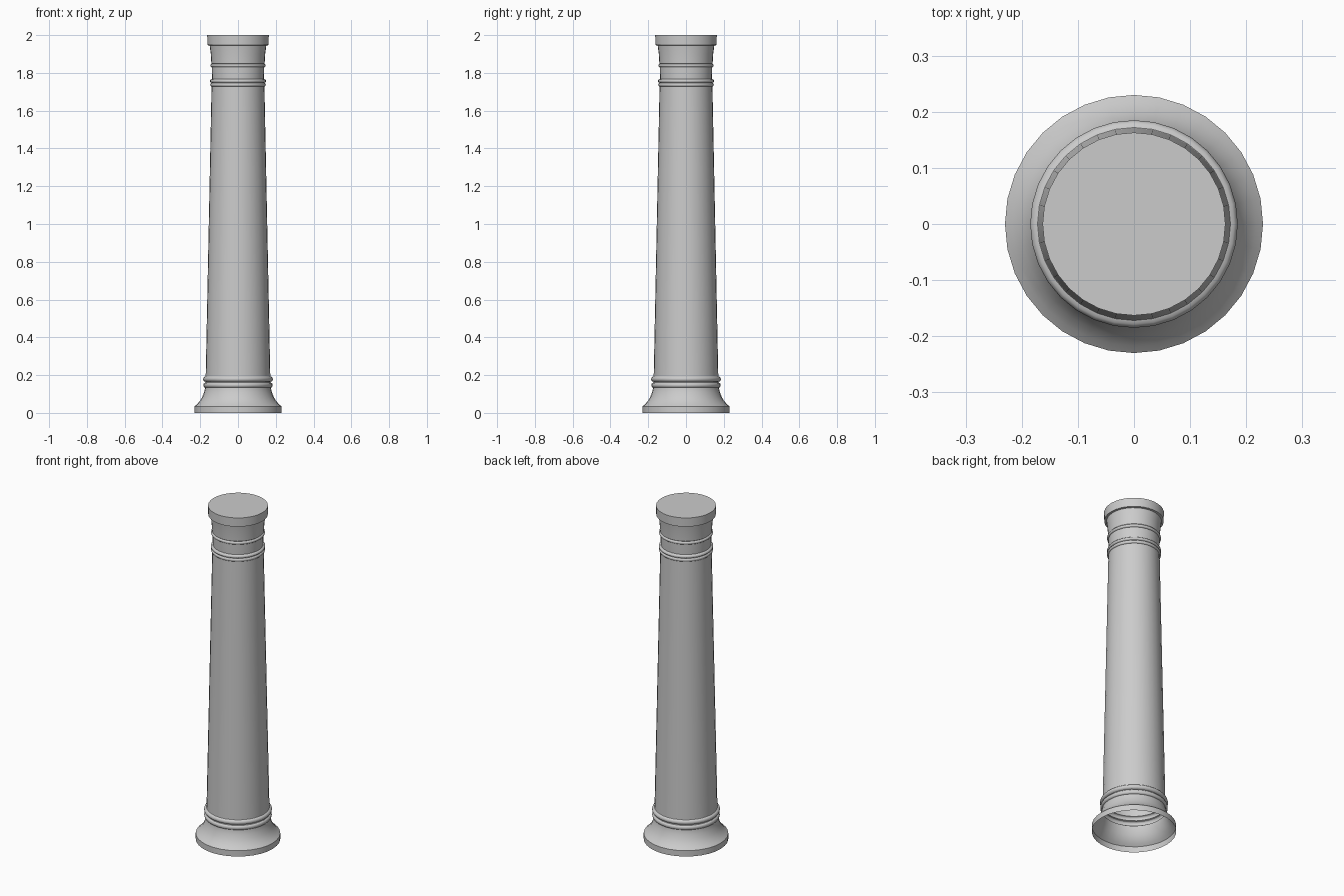
import bpy, bmesh, math

if "Cube" in bpy.data.objects:
    bpy.data.objects.remove(bpy.data.objects["Cube"])

SIDES = 32


def bead(z, r, half, depth, n=6):
    """Half-round moulding standing out from radius r, centred on height z."""
    return [(r + depth * math.cos(a), z + half * math.sin(a))
            for a in [math.pi * (i / n - 0.5) for i in range(n + 1)]]


def lathe(name, profile, cap_top=False):
    """Revolve a (radius, height) profile around z, open below."""
    bm = bmesh.new()
    rings = []
    for r, z in profile:
        rings.append([bm.verts.new((r * math.cos(2 * math.pi * i / SIDES),
                                    r * math.sin(2 * math.pi * i / SIDES), z))
                      for i in range(SIDES)])
    for lo, hi in zip(rings, rings[1:]):
        for i in range(SIDES):
            j = (i + 1) % SIDES
            bm.faces.new((lo[i], lo[j], hi[j], hi[i]))
    if cap_top:
        top = rings[-1]
        centre = bm.verts.new((0, 0, profile[-1][1]))
        for i in range(SIDES):
            bm.faces.new((top[i], top[(i + 1) % SIDES], centre))
    mesh = bpy.data.meshes.new(name)
    bm.to_mesh(mesh)
    bm.free()
    obj = bpy.data.objects.new(name, mesh)
    bpy.context.collection.objects.link(obj)
    bpy.ops.object.select_all(action='DESELECT')
    bpy.context.view_layer.objects.active = obj
    obj.select_set(True)
    bpy.ops.object.shade_smooth_by_angle(angle=math.radians(35))
    return obj


# Flared foot with two beads
flare = [(0.23, 0.0), (0.23, 0.035), (0.217, 0.046), (0.201, 0.064),
         (0.189, 0.085), (0.180, 0.108), (0.174, 0.132)]
lathe("base", flare + bead(0.147, 0.174, 0.013, 0.010)
      + bead(0.179, 0.172, 0.014, 0.013) + [(0.171, 0.195)])

# Tapered shaft
lathe("shaft", [(0.171, 0.195), (0.140, 1.725)])

# Neck beads, flared neck and flat cap
lathe("capital", [(0.140, 1.725)] + bead(1.737, 0.140, 0.009, 0.007)
      + bead(1.757, 0.140, 0.009, 0.008)
      + [(0.137, 1.768), (0.139, 1.829)] + bead(1.839, 0.139, 0.009, 0.008)
      + [(0.141, 1.850), (0.144, 1.90), (0.150, 1.945),
         (0.162, 1.947), (0.163, 2.0)], cap_top=True)
